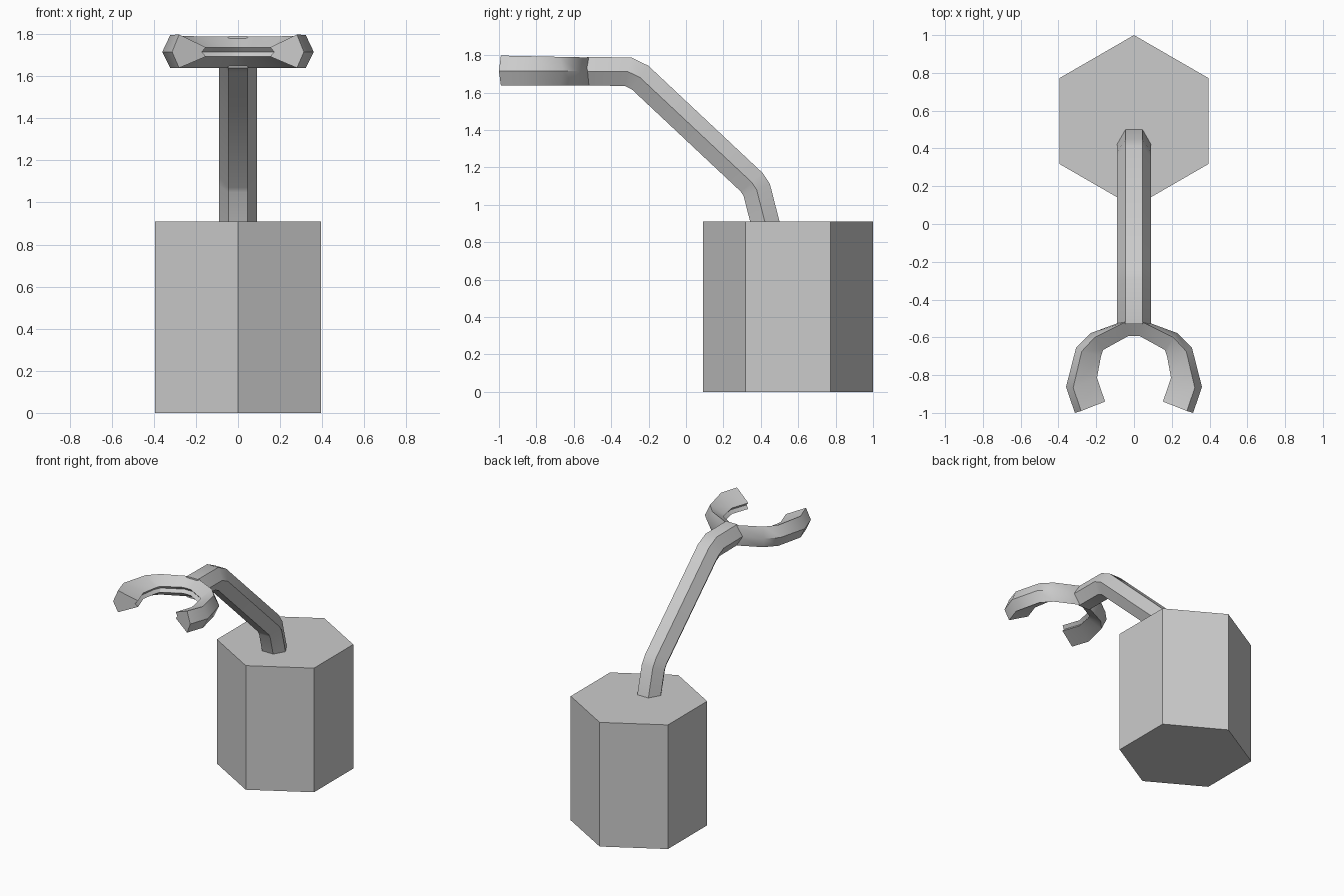
import bpy, bmesh, math
from mathutils import Vector

if "Cube" in bpy.data.objects:
    bpy.data.objects.remove(bpy.data.objects["Cube"])


def loft(name, rings):
    """Skin a list of equal-length closed rings and cap both ends."""
    bm = bmesh.new()
    rows = [[bm.verts.new(p) for p in ring] for ring in rings]
    n = len(rows[0])
    for a, b in zip(rows, rows[1:]):
        for i in range(n):
            j = (i + 1) % n
            bm.faces.new((a[i], a[j], b[j], b[i]))
    bm.faces.new(rows[0])
    bm.faces.new(rows[-1])
    bmesh.ops.recalc_face_normals(bm, faces=bm.faces)
    mesh = bpy.data.meshes.new(name)
    bm.to_mesh(mesh)
    bm.free()
    ob = bpy.data.objects.new(name, mesh)
    bpy.context.collection.objects.link(ob)
    return ob


def smooth(ob):
    bpy.ops.object.select_all(action='DESELECT')
    ob.select_set(True)
    bpy.context.view_layer.objects.active = ob
    bpy.ops.object.shade_smooth_by_angle(angle=math.radians(30))


# Hexagonal base block
hexagon = [(math.sin(k * math.pi / 3), math.cos(k * math.pi / 3)) for k in range(6)]
loft("base", [[(0.455 * x, 0.545 + 0.455 * y, z) for x, y in hexagon] for z in (0, 0.91)])

# Bent hexagonal arm swept along a side-view path (y, z)
path = [Vector(p) for p in ((0.437, 0.85), (0.378, 1.08), (0.352, 1.12),
                            (-0.245, 1.68), (-0.31, 1.712), (-0.53, 1.714))]
rings = []
for i, c in enumerate(path):
    before = (c - path[i - 1]).normalized() if i else (path[1] - c).normalized()
    after = (path[i + 1] - c).normalized() if i < len(path) - 1 else before
    t = (before + after).normalized()
    s = 1 / t.dot(before)
    normal = Vector((t.y, -t.x)) * s
    rings.append([(0.09 * y, c.x + normal.x * 0.088 * x, c.y + normal.y * 0.088 * x)
                  for x, y in hexagon])
smooth(loft("arm", rings))

# Open claw: outer ridge, flat edge and inner lip positions (x, y) for one half
stations = [((0.04, -0.508), (0.04, -0.517), (0.03, -0.593)),
            ((0.228, -0.577), (0.208, -0.60), (0.164, -0.667)),
            ((0.307, -0.656), (0.277, -0.675), (0.175, -0.70)),
            ((0.36, -0.863), (0.322, -0.867), (0.196, -0.815)),
            ((0.313, -1.0), (0.28, -0.99), (0.153, -0.94))]


def claw_ring(station, side):
    ridge, edge, lip = (Vector(p) for p in station)
    groove = lip + (edge - lip).normalized() * 0.02
    mid = 1.715
    rise = 0.01 * (-0.5 - ridge.y) / 0.5
    section = [(ridge, mid), (edge, mid + 0.073 + rise), (lip, mid + 0.022),
               (groove, mid), (lip, mid - 0.022), (edge, mid - 0.076)]
    return [(side * p.x, p.y, z) for p, z in section]


smooth(loft("claw", [claw_ring(s, -1) for s in reversed(stations)]
            + [claw_ring(s, 1) for s in stations]))
